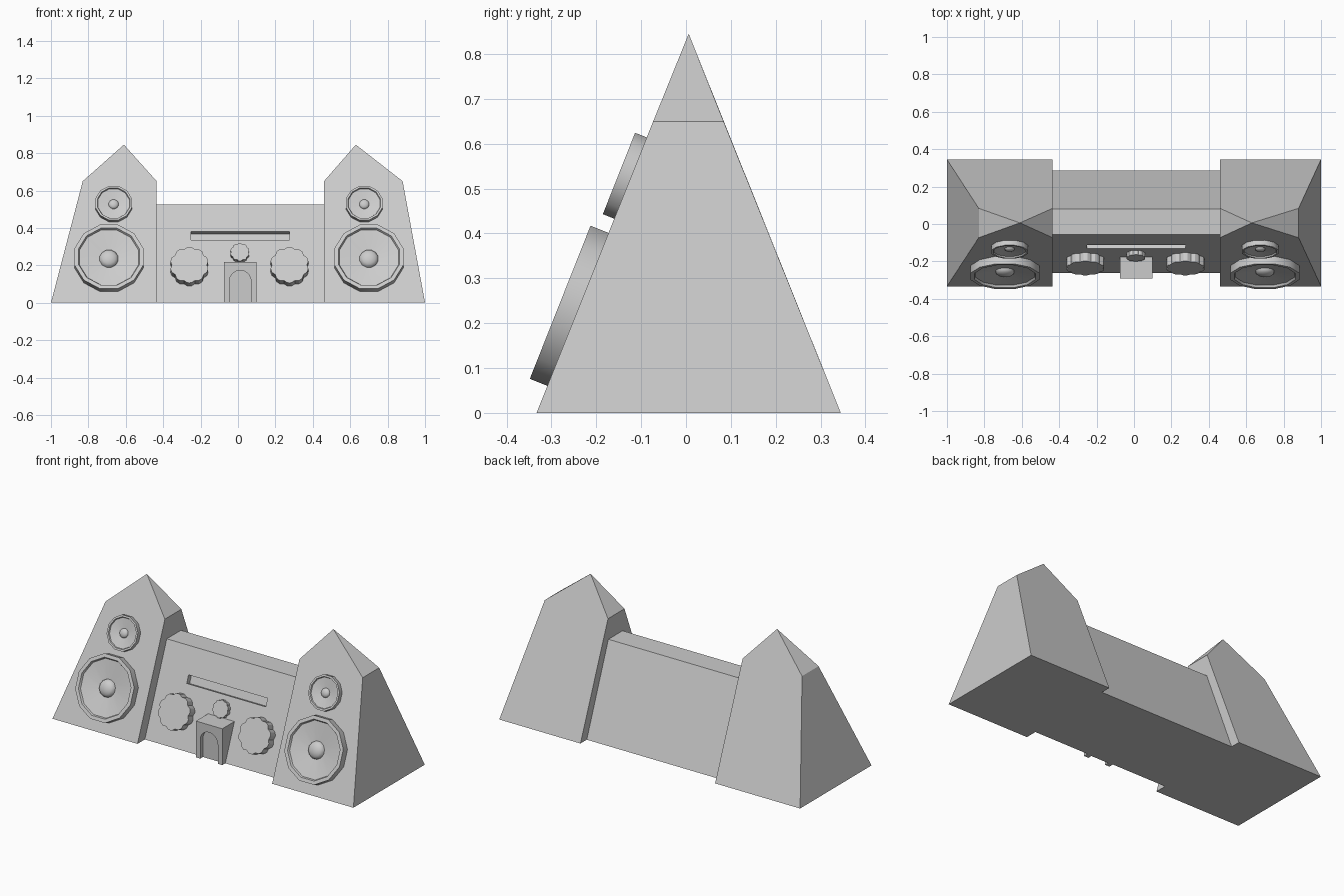
import bpy, math
from mathutils import Matrix, Vector

if "Cube" in bpy.data.objects:
    bpy.data.objects.remove(bpy.data.objects["Cube"])

SLOPE = 0.335 / 0.845                      # lean of every front face (dy/dz)
U = Vector((0, SLOPE, 1)).normalized()
N = Vector((0, -U.z, U.y))


def make(name, verts, faces, mat=None):
    me = bpy.data.meshes.new(name)
    me.from_pydata(verts, [], faces)
    if mat:
        me.transform(mat)
    ob = bpy.data.objects.new(name, me)
    bpy.context.collection.objects.link(ob)
    return ob


def smooth(ob, deg):
    bpy.ops.object.select_all(action='DESELECT')
    ob.select_set(True)
    bpy.context.view_layer.objects.active = ob
    bpy.ops.object.shade_smooth_by_angle(angle=math.radians(deg))


def prism(name, pts, to_a, to_b, mat=None):
    """Join two copies of a counter-clockwise outline; a is the viewer's side."""
    n = len(pts)
    verts = [to_a(*p) for p in pts] + [to_b(*p) for p in pts]
    faces = [list(range(n)), list(range(2 * n - 1, n - 1, -1))]
    faces += [[i, i + n, (i + 1) % n + n, (i + 1) % n] for i in range(n)]
    return make(name, verts, faces, mat)


def on_face(x, z, base_y):
    """Frame lying on a leaning front face that starts at base_y on the floor."""
    return Matrix(((1, 0, 0, x), (0, U.y, N.y, base_y + SLOPE * z),
                   (0, U.z, N.z, z), (0, 0, 0, 1)))


def cut(ob, cutter):
    cutter.hide_render = True
    cutter.hide_set(True)
    m = ob.modifiers.new("cut", 'BOOLEAN')
    m.operation, m.object, m.solver = 'DIFFERENCE', cutter, 'EXACT'


# Towers: gabled outline squeezed to a point at the apex
def tower(name, pts, apex):
    outline = pts[:]
    n = len(outline)
    verts = [(x, -0.333 + 0.4 * z, z) for x, z in outline]
    verts += [(x, 0.345 - 0.402 * z, z) for x, z in outline]
    verts.append((apex[0], 0.006, apex[1]))
    a = 2 * n
    faces = [[0, 1, 2, a, 3], [n + 1, n, n + 3, a, n + 2],
             [0, n, n + 1, 1], [1, n + 1, n + 2, 2], [3, n + 3, n, 0],
             [2, n + 2, a], [n + 3, 3, a]]
    make(name, verts, faces)


tower("left_tower", [(-1, 0), (-0.435, 0), (-0.435, 0.65), (-0.83, 0.65)], (-0.61, 0.845))
tower("right_tower", [(0.46, 0), (1, 0), (0.88, 0.65), (0.46, 0.65)], (0.63, 0.845))

# Centre body with a recessed slot
BODY_Y = -0.263
section = [(BODY_Y, 0), (0.285, 0), (0.08, 0.525), (-0.055, 0.525)]
body = prism("centre_body", section, lambda y, z: (0.465, y, z), lambda y, z: (-0.44, y, z))
slot = [(-0.2625, -0.024), (0.2625, -0.024), (0.2625, 0.024), (-0.2625, 0.024)]
cut(body, prism("slot_cutter", slot, lambda x, y: (x, y, 0.03), lambda x, y: (x, y, -0.03),
                on_face(0.0125, 0.3575, BODY_Y)))


# Speakers: twelve-sided lathe with rim, cone and dust cap
def speaker(name, x, z, r, h):
    prof = [(r, -0.01), (r, h), (0.89 * r, h), (0.86 * r, 0.7 * h), (0.27 * r, 0.3 * h)]
    prof += [(0.27 * r * math.cos(t), 0.3 * h + 0.15 * r * math.sin(t))
             for t in (math.pi / 8, math.pi / 4, math.pi * 3 / 8)]
    k = 12
    verts = [(p * math.cos((i + .5) * math.tau / k), p * math.sin((i + .5) * math.tau / k), q)
             for p, q in prof for i in range(k)]
    faces = [[j * k + i, j * k + (i + 1) % k, (j + 1) * k + (i + 1) % k, (j + 1) * k + i]
             for j in range(len(prof) - 1) for i in range(k)]
    top = len(verts)
    verts.append((0, 0, 0.3 * h + 0.15 * r))
    faces += [[top - k + i, top - k + (i + 1) % k, top] for i in range(k)]
    faces.append(list(range(k - 1, -1, -1)))
    smooth(make(name, verts, faces, on_face(x, z, -0.333)), 35)


for side, wx, tx in (("left", -0.69, -0.665), ("right", 0.70, 0.675)):
    speaker(side + "_woofer", wx, 0.231, 0.19, 0.042)
    speaker(side + "_tweeter", tx, 0.524, 0.101, 0.026)


# Knobs: scalloped discs
def knob(name, x, z, r, h):
    dips = [0.91, 0.95, 1, 1, 1, 0.95]
    pts = []
    for i in range(60):
        a = i * math.tau / 60
        pts.append((r * dips[i % 6] * math.cos(a), r * dips[i % 6] * math.sin(a)))
    ob = prism(name, pts, lambda x, y: (x, y, h), lambda x, y: (x, y, -0.01),
               on_face(x, z, BODY_Y))
    smooth(ob, 30)


knob("left_knob", -0.26, 0.184, 0.103, 0.05)
knob("right_knob", 0.275, 0.184, 0.103, 0.05)
knob("small_knob", 0.01, 0.262, 0.051, 0.025)

# Door porch with an arched recess
porch = [(-0.075, 0), (0.1, 0), (0.1, 0.218), (-0.075, 0.218)]
door = prism("door_porch", porch, lambda x, z: (x, -0.292, z), lambda x, z: (x, -0.165, z))
arch = [(-0.046, -0.02), (0.07, -0.02)]
arch += [(0.012 + 0.058 * math.cos(i * math.pi / 10), 0.115 + 0.058 * math.sin(i * math.pi / 10))
         for i in range(11)]
cut(door, prism("arch_cutter", arch, lambda x, z: (x, -0.32, z), lambda x, z: (x, -0.267, z)))
